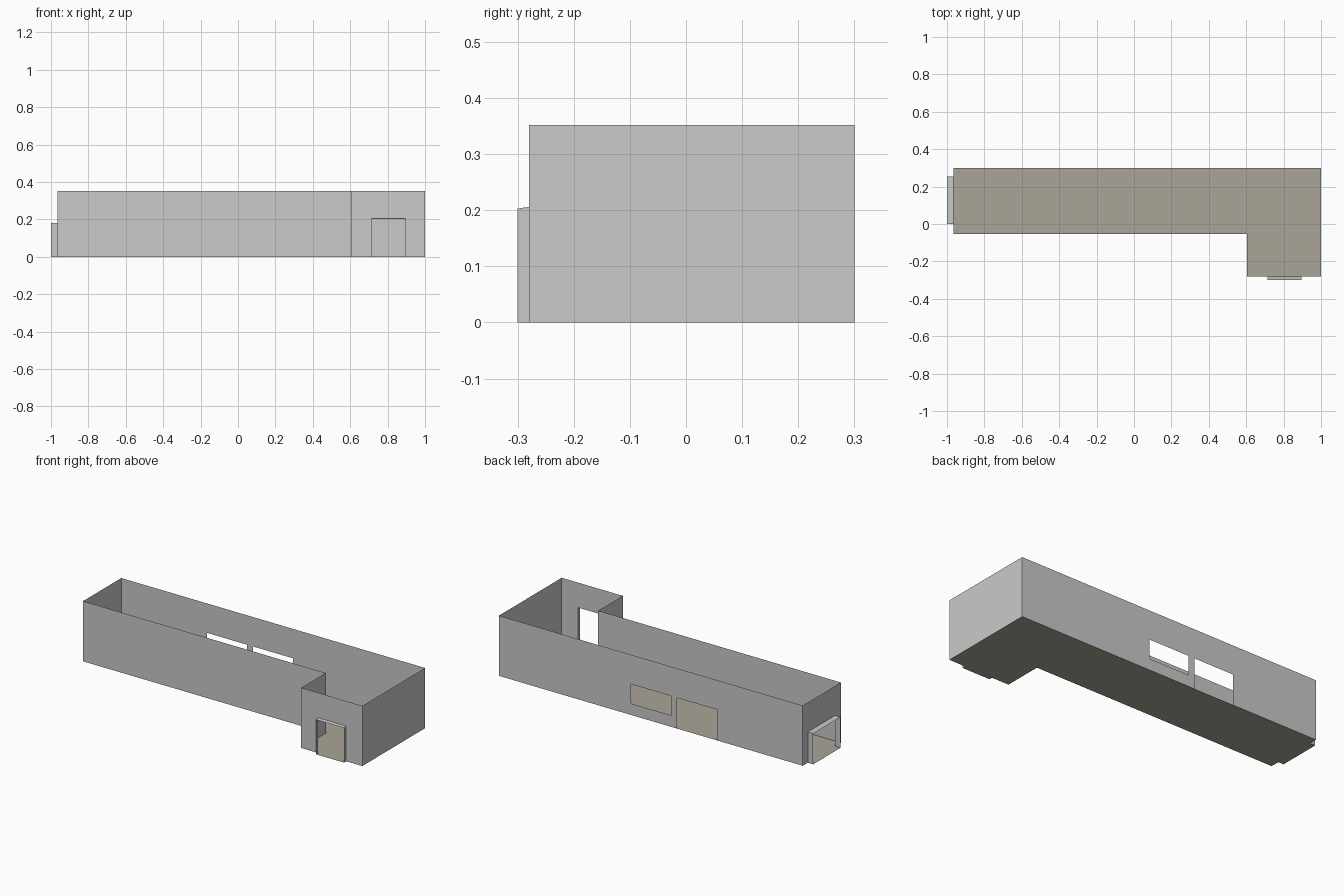
import bpy, bmesh
from mathutils import Vector

if "Cube" in bpy.data.objects:
    bpy.data.objects.remove(bpy.data.objects["Cube"])

H = 0.352  # wall height


def material(name, rgb):
    m = bpy.data.materials.new(name)
    m.diffuse_color = (*rgb, 1)
    m.use_nodes = True
    m.node_tree.nodes["Principled BSDF"].inputs["Base Color"].default_value = m.diffuse_color
    return m


WALL = material("plaster grey", (0.59, 0.59, 0.59))
FLOOR = material("floor beige", (0.40, 0.375, 0.315))


def finish(name, bm, *mats):
    bmesh.ops.remove_doubles(bm, verts=bm.verts, dist=1e-5)
    me = bpy.data.meshes.new(name)
    bm.to_mesh(me)
    bm.free()
    for m in mats:
        me.materials.append(m)
    ob = bpy.data.objects.new(name, me)
    bpy.context.collection.objects.link(ob)
    return ob


def quad(bm, *pts, mat=0):
    f = bm.faces.new([bm.verts.new(p) for p in pts])
    f.material_index = mat


def wall(name, p0, p1, holes=()):
    """Thin wall from p0 to p1 with holes (start, end, bottom, top)."""
    a, b = Vector((*p0, 0)), Vector((*p1, 0))
    length, d = (b - a).length, (b - a).normalized()
    ss = sorted({0, length, *[v for h in holes for v in h[:2]]})
    zs = sorted({0, H, *[v for h in holes for v in h[2:]]})
    bm = bmesh.new()
    for s0, s1 in zip(ss, ss[1:]):
        for z0, z1 in zip(zs, zs[1:]):
            s, z = (s0 + s1) / 2, (z0 + z1) / 2
            if any(h[0] < s < h[1] and h[2] < z < h[3] for h in holes):
                continue
            quad(bm, *[a + d * u + Vector((0, 0, v)) for u, v in
                       ((s0, z0), (s1, z0), (s1, z1), (s0, z1))])
    finish(name, bm, WALL)


def porch(name, p0, p1, out, z_in, z_out):
    """Open door surround pushed outwards: two jambs, a head and a threshold."""
    a, b, o = Vector((*p0, 0)), Vector((*p1, 0)), Vector((*out, 0))
    hi, ho = Vector((0, 0, z_in)), Vector((0, 0, z_out))
    bm = bmesh.new()
    quad(bm, a, a + o, a + o + ho, a + hi)
    quad(bm, b + o, b, b + hi, b + o + ho)
    quad(bm, a + hi, a + o + ho, b + o + ho, b + hi)
    quad(bm, a, a + o, b + o, b, mat=1)
    finish(name, bm, WALL, FLOOR)


# L-shaped room outline, anticlockwise
L, R, B, F, MID, STEP = -0.965, 1.0, 0.30, -0.28, -0.053, 0.605
outline = [(L, MID), (STEP, MID), (STEP, F), (R, F), (R, B), (L, B)]
holes = {
    "wing_front_wall": [(0.715 - STEP, 0.895 - STEP, 0, 0.206)],
    # window and door in the back wall
    "back_wall": [(R - 0.147, R + 0.112, 0.067, 0.18),
                  (R + 0.152, R + 0.412, 0, 0.18)],
    "left_wall": [(B - 0.253, B, 0, 0.18)],
}
names = ["long_front_wall", "wing_side_wall", "wing_front_wall",
         "right_wall", "back_wall", "left_wall"]
off = B - 0.253
holes["left_wall"] = [(off, off + 0.253, 0, 0.18)]
for i, n in enumerate(names):
    wall(n, outline[i], outline[(i + 1) % 6], holes.get(n, ()))

# Floor
bm = bmesh.new()
bm.faces.new([bm.verts.new((x, y, 0)) for x, y in outline])
finish("floor", bm, FLOOR)

# Projecting door surrounds
porch("front_door_surround", (0.715, F), (0.895, F), (0, -0.02), 0.206, 0.203)
porch("left_door_surround", (L, 0.253), (L, 0), (-0.035, 0), 0.18, 0.18)
